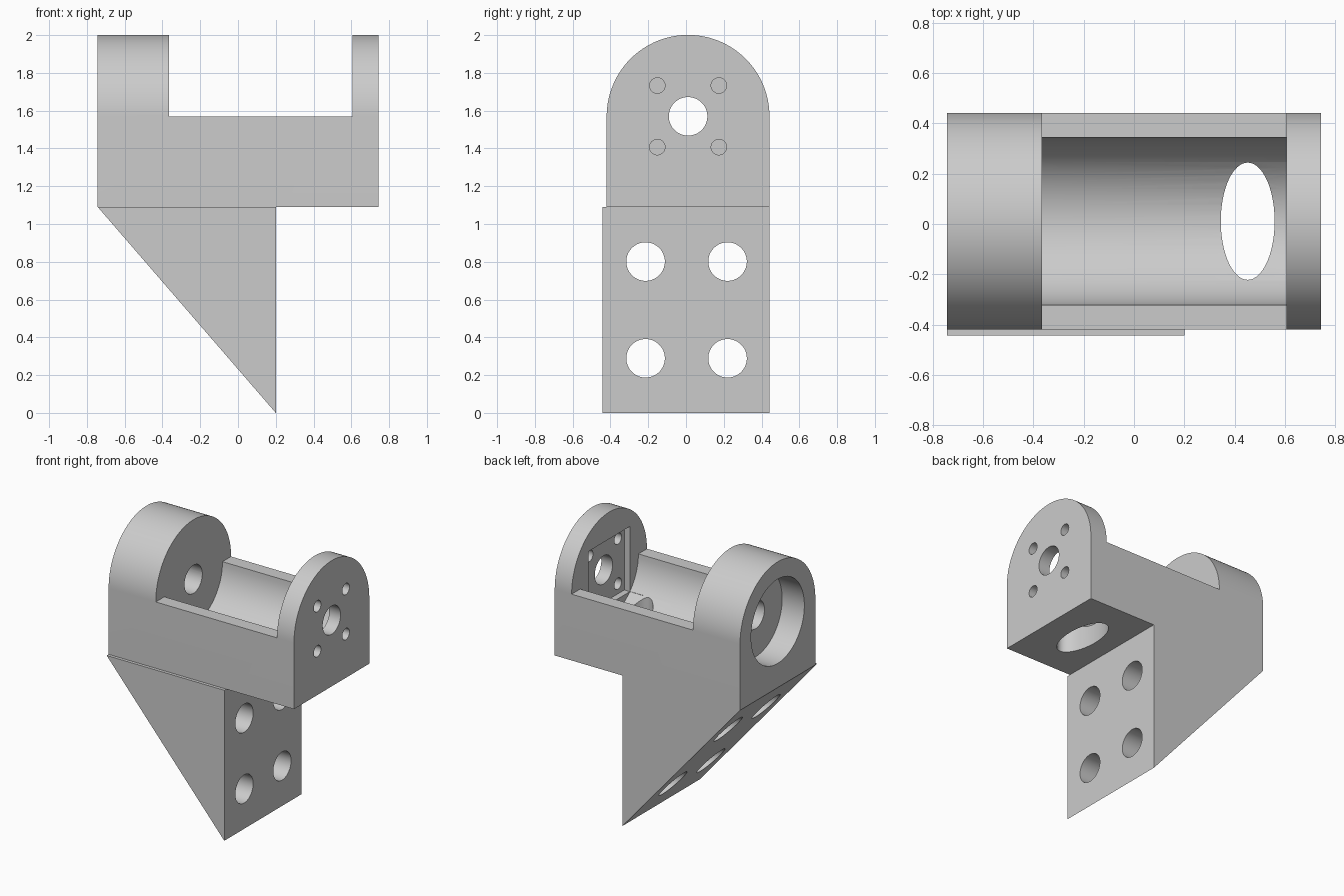
import bpy, bmesh, math
from mathutils import Vector

cube = bpy.data.objects.get("Cube")
if cube:
    bpy.data.objects.remove(cube, do_unlink=True)

grey = bpy.data.materials.new("light_grey")
grey.use_nodes = True
colour = (0.6, 0.6, 0.6, 1)
grey.diffuse_color = colour
grey.node_tree.nodes["Principled BSDF"].inputs["Base Color"].default_value = colour

HALF_X, HALF_Y = 0.7425, 0.4425
AXIS_Y, AXIS_Z, ARCH_R = 0.011, 1.57, 0.431
BASE_Z = 1.09
CRADLE = (-0.365, 0.607)


def prism(name, points, direction):
    """Solid made by extruding a closed 3D outline along a direction."""
    bm = bmesh.new()
    face = bm.faces.new([bm.verts.new(p) for p in points])
    new = bmesh.ops.extrude_face_region(bm, geom=[face])["geom"]
    bmesh.ops.translate(bm, vec=direction,
                        verts=[v for v in new if isinstance(v, bmesh.types.BMVert)])
    bmesh.ops.recalc_face_normals(bm, faces=bm.faces)
    mesh = bpy.data.meshes.new(name)
    bm.to_mesh(mesh)
    bm.free()
    mesh.materials.append(grey)
    obj = bpy.data.objects.new(name, mesh)
    bpy.context.collection.objects.link(obj)
    return obj


def along_x(name, outline, x0, x1):
    return prism(name, [(x0, y, z) for y, z in outline], Vector((x1 - x0, 0, 0)))


def arc(cy, cz, ry, rz=None, sweep=2 * math.pi, n=64):
    rz = rz or ry
    count = n if sweep > 6 else n + 1
    return [(cy + ry * math.cos(sweep * i / n), cz + rz * math.sin(sweep * i / n))
            for i in range(count)]


def rect(y0, y1, z0, z1):
    return [(y0, z0), (y1, z0), (y1, z1), (y0, z1)]


def combine(target, other, operation):
    """Apply a boolean and discard the helper solid."""
    mod = target.modifiers.new(operation, "BOOLEAN")
    mod.operation, mod.object, mod.solver = operation, other, "EXACT"
    bpy.context.view_layer.update()
    result = bpy.data.meshes.new_from_object(
        target.evaluated_get(bpy.context.evaluated_depsgraph_get()))
    target.modifiers.clear()
    target.data = result
    bpy.data.objects.remove(other, do_unlink=True)


# Arched housing running the full length
arch = arc(AXIS_Y, AXIS_Z, ARCH_R, sweep=math.pi)
arch += [(AXIS_Y - ARCH_R, BASE_Z), (AXIS_Y + ARCH_R, BASE_Z)]
bracket = along_x("motor_bracket", arch, -HALF_X, HALF_X)

# Triangular mounting wedge below
wedge = prism("mounting_wedge",
              [(-HALF_X, -HALF_Y, BASE_Z), (0.2, -HALF_Y, BASE_Z), (0.2, -HALF_Y, 0)],
              Vector((0, AXIS_Y + ARCH_R + HALF_Y, 0)))
combine(bracket, wedge, "UNION")

# Open cradle, end bore, square recess and shaft hole
cuts = [
    ("cradle_opening", rect(-1, 1, AXIS_Z, 2.5), *CRADLE),
    ("cradle_trough", arc(AXIS_Y, AXIS_Z, 0.333), *CRADLE),
    ("bearing_bore", arc(AXIS_Y, AXIS_Z, 0.305), -1, -0.565),
    ("square_recess", rect(AXIS_Y - 0.236, AXIS_Y + 0.236,
                           AXIS_Z - 0.236, AXIS_Z + 0.236), 0.5, 0.652),
    ("shaft_hole", arc(AXIS_Y, AXIS_Z, 0.102), -1, 1),
]
# Four screw holes in the end plate, four bolt holes through the wedge
for sy in (-1, 1):
    for sz in (-1, 1):
        cuts.append(("screw_hole", arc(AXIS_Y + sy * 0.163, AXIS_Z + sz * 0.163,
                                       0.041, n=32), 0.5, 1))
        cuts.append(("bolt_hole", arc(0.003 + sy * 0.217, 0.545 + sz * 0.256, 0.102), -1, 1))
for name, outline, x0, x1 in cuts:
    combine(bracket, along_x(name, outline, x0, x1), "DIFFERENCE")

# Oval slot through the cradle floor
slot = prism("floor_slot",
             [(x, y, 1.0) for x, y in arc(0.452, AXIS_Y, 0.107, 0.233)],
             Vector((0, 0, 0.5)))
combine(bracket, slot, "DIFFERENCE")

# Smooth curved walls, crisp edges
bpy.ops.object.select_all(action="DESELECT")
bracket.select_set(True)
bpy.context.view_layer.objects.active = bracket
bpy.ops.object.shade_smooth_by_angle(angle=math.radians(30))
